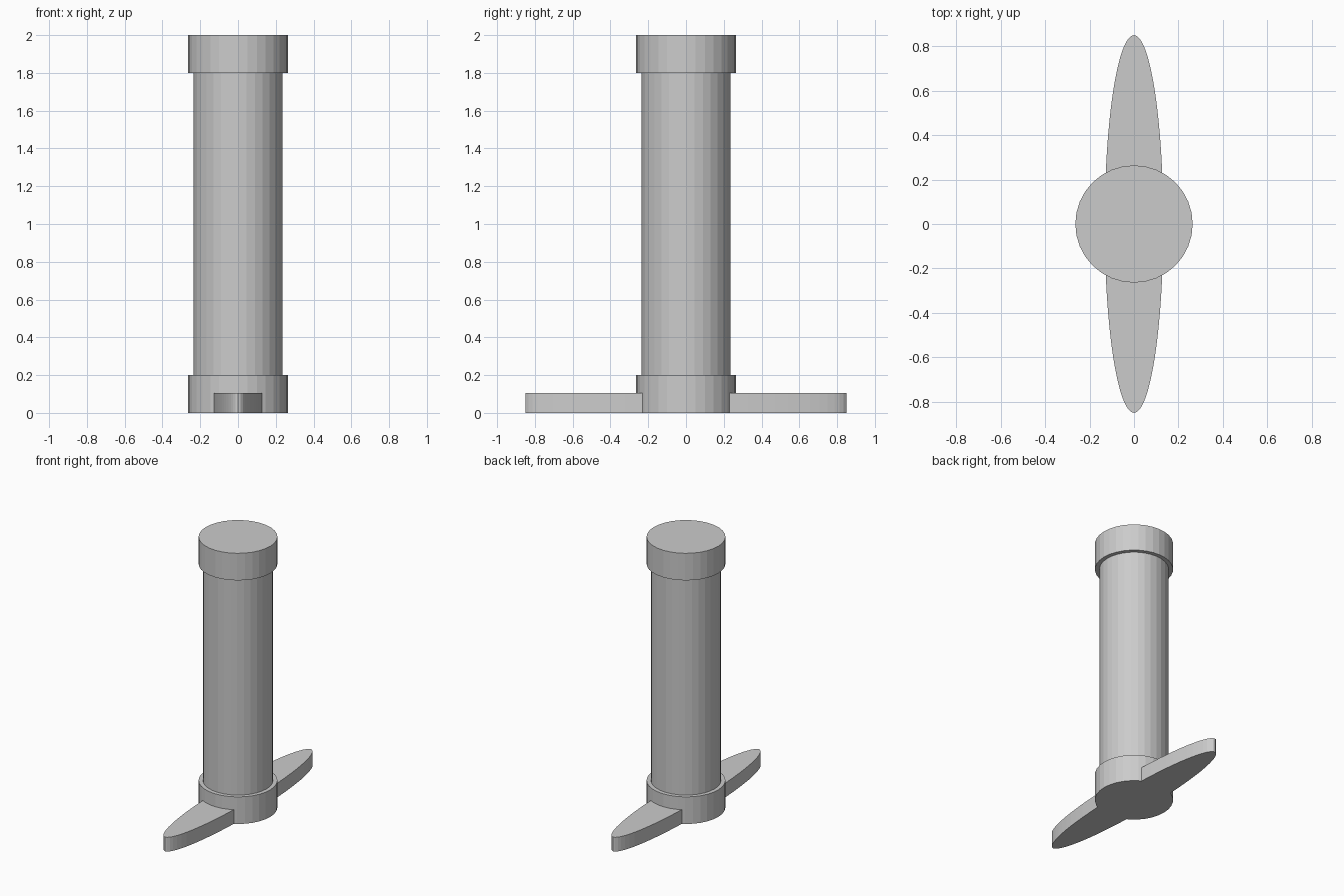
import bpy

if "Cube" in bpy.data.objects:
    bpy.data.objects.remove(bpy.data.objects["Cube"])


def cylinder(name, radius, z0, z1, sides=32, scale=(1, 1)):
    bpy.ops.mesh.primitive_cylinder_add(
        vertices=sides, radius=radius, depth=z1 - z0, location=(0, 0, (z0 + z1) / 2))
    ob = bpy.context.object
    ob.name = name
    ob.scale = (scale[0], scale[1], 1)
    bpy.ops.object.transform_apply(location=False, rotation=False, scale=True)
    return ob


# Main column between the two collars
cylinder("column", 0.235, 0.2, 1.8)

# Wider collars at both ends
cylinder("bottom_collar", 0.264, 0.0, 0.2)
cylinder("top_collar", 0.264, 1.8, 2.0)

# Elliptical blade running through the bottom collar along y
cylinder("blade", 1.0, 0.0, 0.105, sides=64, scale=(0.132, 0.85))
